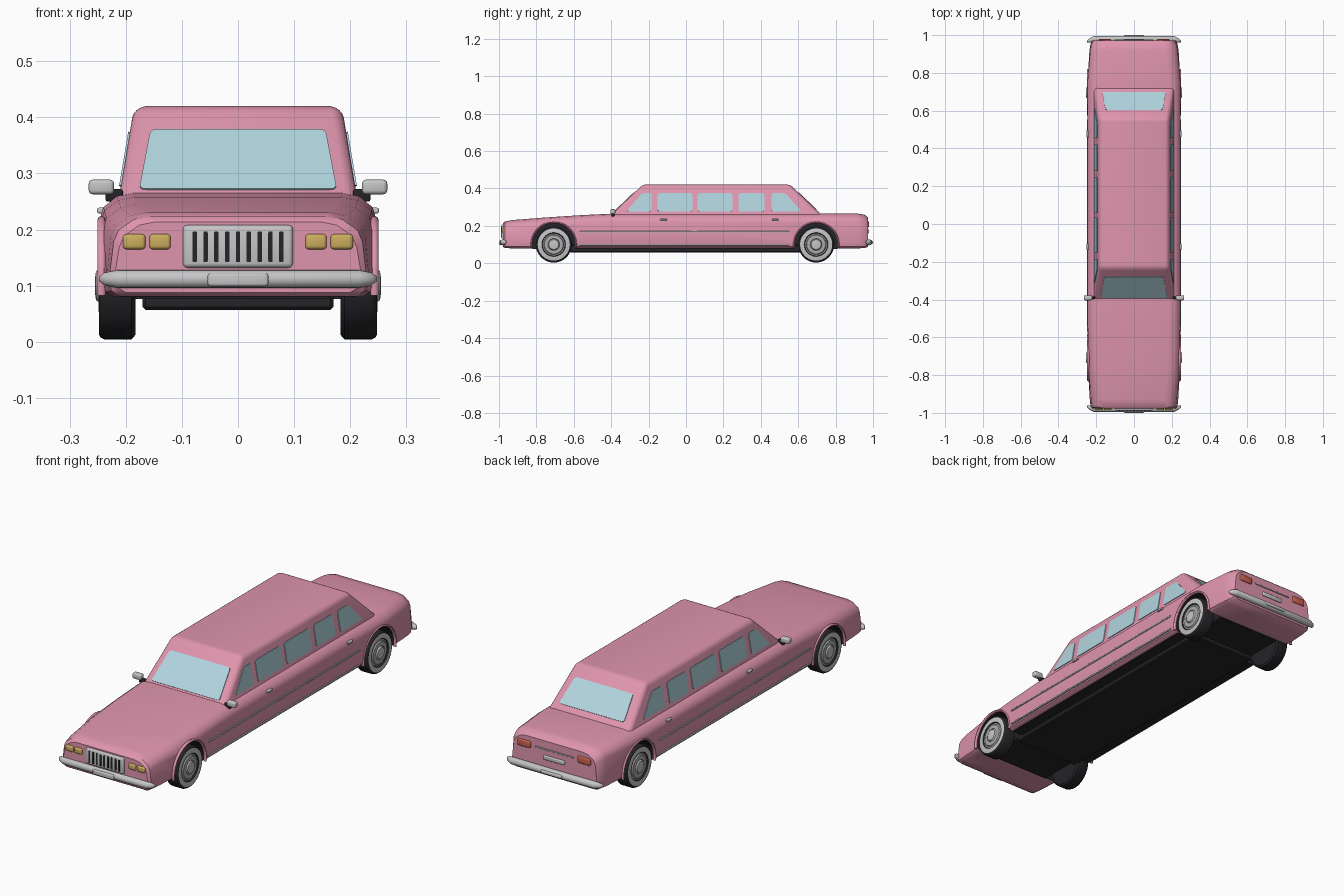
import bpy, bmesh, math
from mathutils import Vector as V

if "Cube" in bpy.data.objects:
    bpy.data.objects.remove(bpy.data.objects["Cube"])


def mat(name, rgb):
    m = bpy.data.materials.new(name)
    m.diffuse_color = (*rgb, 1)
    m.use_nodes = True
    m.node_tree.nodes["Principled BSDF"].inputs["Base Color"].default_value = m.diffuse_color
    return m


PINK = mat("pink_paint", (0.74, 0.30, 0.42))
BLACK = mat("black_rubber", (0.018, 0.018, 0.022))
CHROME = mat("chrome_grey", (0.56, 0.56, 0.57))
HUB = mat("hub_grey", (0.42, 0.42, 0.43))
GLASS = mat("pale_blue_glass", (0.44, 0.66, 0.73))
AMBER = mat("amber_lamp", (0.60, 0.42, 0.11))
RED = mat("red_lamp", (0.60, 0.12, 0.08))


def finish(bm, name, mats, angle=35):
    bmesh.ops.recalc_face_normals(bm, faces=bm.faces)
    me = bpy.data.meshes.new(name)
    bm.to_mesh(me)
    bm.free()
    for m in mats:
        me.materials.append(m)
    ob = bpy.data.objects.new(name, me)
    bpy.context.collection.objects.link(ob)
    bpy.ops.object.select_all(action='DESELECT')
    ob.select_set(True)
    bpy.context.view_layer.objects.active = ob
    bpy.ops.object.shade_smooth_by_angle(angle=math.radians(angle))
    return ob


def loft(name, rings, mats, closed=False, seg_mat=None, angle=35):
    """Skin a list of equal point rings, capping the ends unless closed."""
    bm = bmesh.new()
    vs = [[bm.verts.new(p) for p in r] for r in rings]
    n = len(rings[0])
    for i in range(len(vs) - (0 if closed else 1)):
        a, b = vs[i], vs[(i + 1) % len(vs)]
        for j in range(n):
            f = bm.faces.new((a[j], a[(j + 1) % n], b[(j + 1) % n], b[j]))
            if seg_mat:
                f.material_index = seg_mat[i]
    if not closed:
        for r, k in ((vs[0], 0), (vs[-1], -1)):
            f = bm.faces.new(r)
            if seg_mat:
                f.material_index = seg_mat[k]
    return finish(bm, name, mats, angle)


def box(name, lo, hi, m, r=0.0, segs=3):
    bm = bmesh.new()
    bmesh.ops.create_cube(bm, size=1)
    for v in bm.verts:
        v.co = V([(a + b) / 2 + c * (b - a) for a, b, c in zip(lo, hi, v.co)])
    if r:
        bmesh.ops.bevel(bm, geom=bm.edges[:], offset=r, segments=segs, profile=0.5, affect='EDGES')
    return finish(bm, name, [m])


def plate(name, corners, m, thick=0.006, r=0.012):
    """Thin flat plate with rounded corners."""
    pts = [V(c) for c in corners]
    out = []
    for i, p in enumerate(pts):
        a = p + (pts[i - 1] - p).normalized() * r
        b = p + (pts[(i + 1) % len(pts)] - p).normalized() * r
        for t in (0, 0.25, 0.5, 0.75, 1):
            out.append(a * (1 - t) ** 2 + p * 2 * t * (1 - t) + b * t * t)
    n = (pts[1] - pts[0]).cross(pts[2] - pts[1]).normalized() * thick / 2
    return loft(name, [[p - n for p in out], [p + n for p in out]], [m])


# Lower body: sections lofted from nose to tail (y, half width, top, top inset, bottom)
def section(y, w, zt, t, zb):
    half = [(w - 0.02, zb), (w - 0.004, zb + 0.010), (w, zb + 0.03), (w - t * 0.6, zt - 0.045),
            (w - t * 0.8 - 0.006, zt - 0.025), (w - t - 0.03, zt - 0.006), (w - t - 0.06, zt)]
    return [V((x, y, z)) for x, z in half] + [V((-x, y, z)) for x, z in reversed(half)]


STATIONS = [(-0.978, 0.220, 0.214, 0.014, 0.088), (-0.968, 0.230, 0.224, 0.014, 0.081),
            (-0.93, 0.234, 0.231, 0.012, 0.08), (-0.75, 0.245, 0.245, 0.006, 0.08),
            (-0.55, 0.246, 0.258, 0.002, 0.08), (-0.40, 0.246, 0.265, 0, 0.08),
            (0.75, 0.246, 0.265, 0, 0.08), (0.92, 0.236, 0.265, 0.008, 0.08),
            (0.955, 0.230, 0.260, 0.012, 0.081), (0.972, 0.220, 0.246, 0.014, 0.088)]
body = loft("lower_body", [section(*s) for s in STATIONS], [PINK, BLACK])

# Wheel arches cut out of the body
AXLES = (-0.707, 0.696)
WZ, ARCH = 0.10, 0.115
for y in AXLES:
    for s in (-1, 1):
        rings = [[V((s * x, y + ARCH * math.cos(k * math.tau / 48), WZ + ARCH * math.sin(k * math.tau / 48)))
                  for k in range(48)] for x in (0.165, 0.32)]
        cutter = loft("arch_cutter", rings, [BLACK])
        mod = body.modifiers.new("arch", 'BOOLEAN')
        mod.operation, mod.solver, mod.object = 'DIFFERENCE', 'EXACT', cutter
        bpy.ops.object.select_all(action='DESELECT')
        bpy.context.view_layer.objects.active = body
        body.select_set(True)
        bpy.ops.object.modifier_apply(modifier=mod.name)
        bpy.data.objects.remove(cutter)
for p in body.data.polygons:
    p.material_index = 0
    for y in AXLES:
        far = max(math.hypot(body.data.vertices[i].co.y - y, body.data.vertices[i].co.z - WZ) for i in p.vertices)
        if far < ARCH + 0.002 and abs(p.center.x) > 0.15:
            p.material_index = 1
bpy.ops.object.shade_smooth_by_angle(angle=math.radians(35))

# Arch lips and wheels
TYRE = [(0.183, 0.05), (0.183, 0.088), (0.190, 0.096), (0.238, 0.096), (0.245, 0.092), (0.248, 0.086),
        (0.248, 0.064), (0.243, 0.060), (0.243, 0.054), (0.248, 0.050), (0.249, 0.032),
        (0.246, 0.030), (0.253, 0.026), (0.255, 0.012)]
TYRE_MATS = [0, 0, 0, 0, 0, 1, 0, 2, 2, 2, 2, 1, 1, 1]
for y in AXLES:
    for s in (-1, 1):
        side = ("front" if y < 0 else "rear") + ("_right" if s > 0 else "_left")
        rings = [[V((s * x, y + r * math.cos(k * math.tau / 40), WZ + r * math.sin(k * math.tau / 40)))
                  for k in range(40)] for x, r in TYRE]
        loft(side + "_wheel", rings, [BLACK, CHROME, HUB], seg_mat=TYRE_MATS)
        lip = []
        for k in range(33):
            a = math.radians(-8 + 196 * k / 32)
            d = V((0, math.cos(a), math.sin(a)))
            c = V((s * 0.243, y, WZ)) + d * 0.119
            lip.append([c + V((0.007 * math.cos(q * math.tau / 8), 0, 0)) + d * 0.005 * math.sin(q * math.tau / 8)
                        for q in range(8)])
        loft(side + "_arch_lip", lip, [PINK], angle=60)

# Underside
box("floor_pan", (-0.17, -0.62, 0.057), (0.17, 0.63, 0.10), BLACK, 0.005, 1)
box("underside_middle", (-0.222, -0.585, 0.076), (0.222, 0.575, 0.09), BLACK)
box("underside_ends", (-0.164, -0.82, 0.076), (0.164, 0.81, 0.09), BLACK)

# Cabin: tapered block with rounded edges
Z0, Z1 = 0.265, 0.42
FY0, FY1, RY0, RY1, X0, X1 = -0.395, -0.232, 0.718, 0.558, 0.211, 0.185


def lerp(a, b, z):
    return a + (b - a) * (z - Z0) / (Z1 - Z0)


bm = bmesh.new()
bmesh.ops.create_cube(bm, size=1)
for v in bm.verts:
    z = 0.24 if v.co.z < 0 else Z1
    x = lerp(X0, X1, z)
    v.co = V((x if v.co.x > 0 else -x, lerp(FY0, FY1, z) if v.co.y < 0 else lerp(RY0, RY1, z), z))
edges = [e for e in bm.edges if max(v.co.z for v in e.verts) > 0.3]
bmesh.ops.bevel(bm, geom=edges, offset=0.02, segments=4, profile=0.5, affect='EDGES')
finish(bm, "cabin", [PINK], 40)

# Windscreen and rear window
for name, a, b, zl, zh, wl, wh in (("windscreen", FY0, FY1, 0.271, 0.377, 0.176, 0.156),
                                   ("rear_window", RY0, RY1, 0.285, 0.377, 0.168, 0.150)):
    yl, yh = lerp(a, b, zl), lerp(a, b, zh)
    plate(name, [(-wl, yl, zl), (wl, yl, zl), (wh, yh, zh), (-wh, yh, zh)], GLASS)

# Side windows (bottom start, bottom end, top end, top start)
WINDOWS = [(-0.318, -0.184, -0.184, -0.236), (-0.152, 0.035, 0.035, -0.152), (0.062, 0.248, 0.248, 0.062),
           (0.28, 0.42, 0.42, 0.28), (0.456, 0.618, 0.532, 0.456)]
for s in (-1, 1):
    side = "right" if s > 0 else "left"
    xl, xh = s * lerp(X0, X1, 0.277), s * lerp(X0, X1, 0.374)
    for a, b, c, d in WINDOWS:
        plate(side + "_side_window", [(xl, a, 0.277), (xl, b, 0.277), (xh, c, 0.374), (xh, d, 0.374)], GLASS)

    def sbox(name, lo, hi, m, r=0.0):
        xs = sorted((s * lo[0], s * hi[0]))
        return box(side + name, (xs[0], *lo[1:]), (xs[1], *hi[1:]), m, r)

    # Trim strips, door handles, mirrors
    for z in (0.100, 0.168):
        sbox("_trim_strip", (0.240, -0.57, z - 0.004), (0.250, 0.552, z + 0.004), CHROME, 0.002)
    for y in (-0.12, 0.477):
        sbox("_door_handle", (0.235, y - 0.018, 0.229), (0.251, y + 0.018, 0.239), CHROME, 0.003)
    sbox("_mirror_arm", (0.205, -0.397, 0.250), (0.236, -0.383, 0.272), BLACK, 0.004)
    sbox("_mirror", (0.221, -0.404, 0.263), (0.266, -0.378, 0.289), CHROME, 0.007)
    # Lamps
    for a, b in ((0.120, 0.158), (0.165, 0.205)):
        sbox("_headlamp", (a, -0.986, 0.165), (b, -0.965, 0.192), AMBER, 0.006)
    sbox("_tail_lamp", (0.122, 0.95, 0.192), (0.188, 0.979, 0.224), RED, 0.005)

# Grille with dark slots
box("grille", (-0.098, -0.988, 0.132), (0.098, -0.96, 0.208), CHROME, 0.008)
for i in range(-4, 5):
    x = i * 0.0193
    plate("grille_slot", [(x - 0.004, -0.988, 0.142), (x + 0.004, -0.988, 0.142),
                          (x + 0.004, -0.988, 0.197), (x - 0.004, -0.988, 0.197)], BLACK, 0.004, 0.003)

# Bumpers with tapered ends
for name, s in (("front_bumper", -1), ("rear_bumper", 1)):
    rings = []
    for x, k, back in ((-0.248, 0.25, 0.014), (-0.238, 0.7, 0.009), (-0.215, 1, 0.002), (0, 1, 0),
                       (0.215, 1, 0.002), (0.238, 0.7, 0.009), (0.248, 0.25, 0.014)):
        rings.append([V((x, s * (0.980 - back + 0.016 * k * math.cos(q * math.tau / 16)),
                         0.112 + 0.016 * k * math.sin(q * math.tau / 16))) for q in range(16)])
    loft(name, rings, [CHROME], angle=60)

# Number plates (blank) and tail trim
box("front_plate", (-0.054, -1.0, 0.099), (0.054, -0.98, 0.122), CHROME, 0.005)
box("rear_bumper_pad", (-0.054, 0.98, 0.104), (0.054, 1.0, 0.120), CHROME, 0.005)
box("rear_plate", (-0.054, 0.96, 0.160), (0.054, 0.979, 0.180), CHROME, 0.004)
box("tail_trim", (-0.10, 0.96, 0.204), (0.10, 0.976, 0.210), HUB, 0.002)
